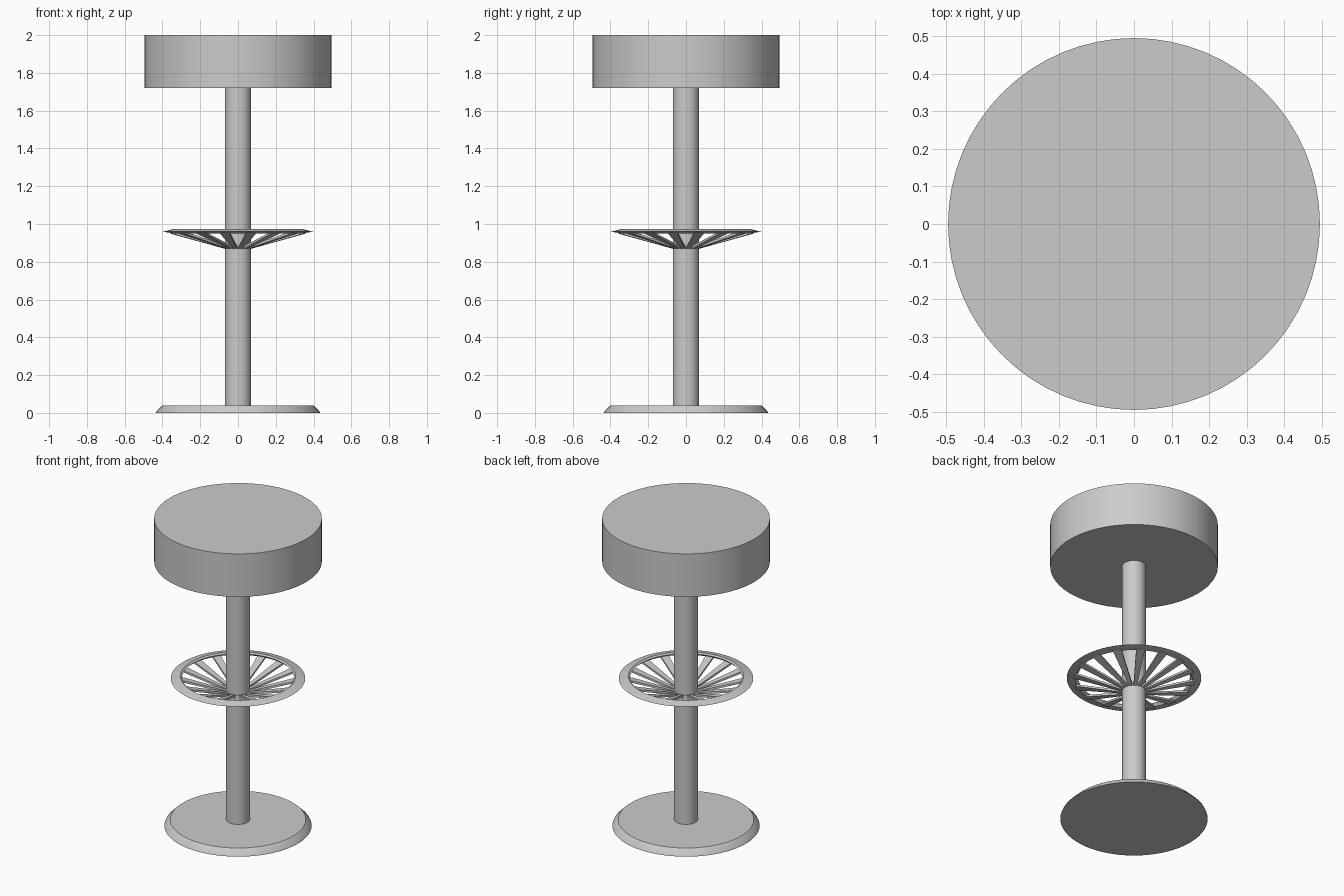
import bpy, bmesh, math
from mathutils import Matrix, Vector

if "Cube" in bpy.data.objects:
    bpy.data.objects.remove(bpy.data.objects["Cube"])

SEG = 64


def finish(name, bm):
    bmesh.ops.remove_doubles(bm, verts=bm.verts, dist=1e-5)
    bmesh.ops.recalc_face_normals(bm, faces=bm.faces)
    mesh = bpy.data.meshes.new(name)
    bm.to_mesh(mesh)
    bm.free()
    ob = bpy.data.objects.new(name, mesh)
    bpy.context.collection.objects.link(ob)
    bpy.ops.object.select_all(action='DESELECT')
    ob.select_set(True)
    bpy.context.view_layer.objects.active = ob
    bpy.ops.object.shade_smooth_by_angle(angle=math.radians(30))
    return ob


def lathe(name, profile, closed=False):
    """Spin an (r, z) profile around the z axis."""
    bm = bmesh.new()
    vs = [bm.verts.new((r, 0, z)) for r, z in profile]
    pairs = list(zip(vs, vs[1:])) + ([(vs[-1], vs[0])] if closed else [])
    edges = [bm.edges.new(p) for p in pairs]
    bmesh.ops.spin(bm, geom=vs + edges, cent=(0, 0, 0), axis=(0, 0, 1),
                   angle=2 * math.pi, steps=SEG, use_merge=True)
    return finish(name, bm)


# Round seat cushion
lathe("seat", [(0, 1.72), (0.495, 1.72), (0.495, 2.0), (0, 2.0)])

# Central column
lathe("column", [(0.07, 0.038), (0.07, 1.722)])

# Bevelled floor plate
lathe("base", [(0, 0), (0.435, 0), (0.432, 0.008), (0.4, 0.04), (0, 0.04)])

# Footrest ring
lathe("footrest_ring",
      [(0.397, 0.959), (0.34, 0.974), (0.33, 0.966), (0.345, 0.951)], closed=True)

# Tapered spokes rising from the column to the ring
COUNT = 16
bm = bmesh.new()
for i in range(COUNT):
    rot = Matrix.Rotation(2 * math.pi * (i + 0.5) / COUNT, 3, 'Z')
    ends = []
    for r, z, half, thick in ((0.066, 0.868, 0.010, 0.014), (0.36, 0.949, 0.026, 0.012)):
        ends.append([bm.verts.new(rot @ Vector((r, y, h))) for y, h in
                     ((-half, z), (half, z), (half, z + thick), (-half, z + thick))])
    a, b = ends
    bm.faces.new(a)
    bm.faces.new(b[::-1])
    for k in range(4):
        n = (k + 1) % 4
        bm.faces.new((a[k], b[k], b[n], a[n]))
finish("footrest_spokes", bm)
